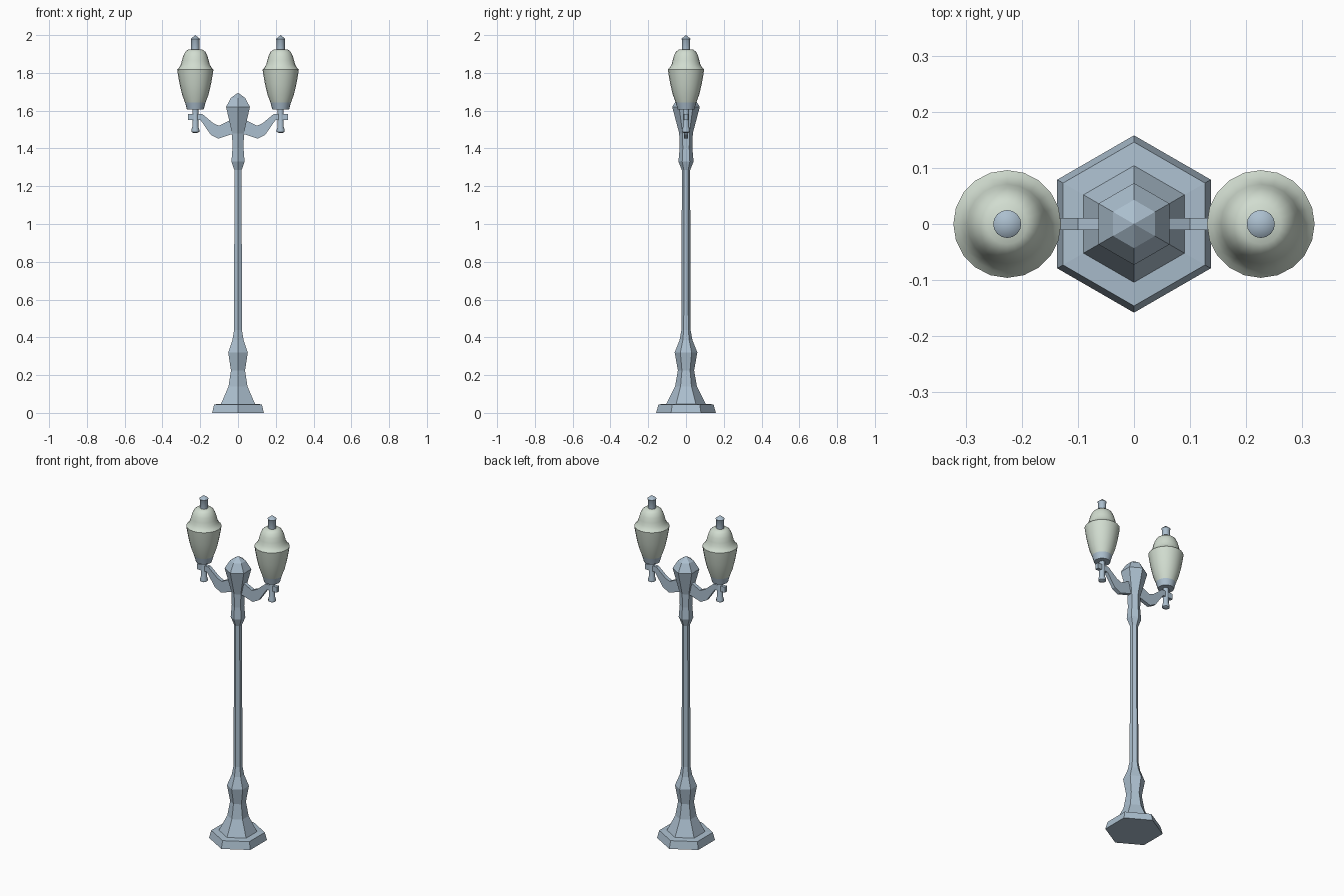
import bpy, bmesh, math

cube = bpy.data.objects.get("Cube")
if cube:
    bpy.data.objects.remove(cube, do_unlink=True)


def material(name, rgb):
    m = bpy.data.materials.new(name)
    m.use_nodes = True
    m.diffuse_color = (*rgb, 1)
    m.node_tree.nodes["Principled BSDF"].inputs["Base Color"].default_value = (*rgb, 1)
    return m


metal = material("blue grey metal", (0.41, 0.52, 0.62))
glass = material("pale green glass", (0.64, 0.72, 0.63))


def finish(bm, name, mat, smooth_angle=None):
    bmesh.ops.recalc_face_normals(bm, faces=bm.faces)
    mesh = bpy.data.meshes.new(name)
    bm.to_mesh(mesh)
    bm.free()
    mesh.materials.append(mat)
    ob = bpy.data.objects.new(name, mesh)
    bpy.context.collection.objects.link(ob)
    if smooth_angle:
        bpy.ops.object.select_all(action="DESELECT")
        ob.select_set(True)
        bpy.context.view_layer.objects.active = ob
        bpy.ops.object.shade_smooth_by_angle(angle=math.radians(smooth_angle))
    return ob


def lathe(name, profile, sides, mat, x=0, turn=0, smooth_angle=None):
    """Stack rings of (radius, z) around a vertical axis; radius 0 is a tip."""
    bm = bmesh.new()
    rings = []
    for r, z in profile:
        count = sides if r else 1
        rings.append([bm.verts.new((x + r * math.cos(turn + math.tau * i / sides),
                                    r * math.sin(turn + math.tau * i / sides), z))
                      for i in range(count)])
    for a, b in zip(rings, rings[1:]):
        for i in range(sides):
            j = (i + 1) % sides
            if len(b) == 1:
                bm.faces.new((a[i], a[j], b[0]))
            elif len(a) == 1:
                bm.faces.new((a[0], b[j], b[i]))
            else:
                bm.faces.new((a[i], a[j], b[j], b[i]))
    for ring in (rings[0], rings[-1]):
        if len(ring) > 1:
            bm.faces.new(ring)
    return finish(bm, name, mat, smooth_angle)


# Hexagonal post: plinth, flared foot, shaft, collar and pointed cap
lathe("post", [(0.158, 0), (0.146, 0.045), (0.104, 0.048), (0.058, 0.14), (0.043, 0.225),
               (0.060, 0.32), (0.034, 0.385), (0.024, 0.44), (0.022, 1.285), (0.040, 1.33),
               (0.034, 1.40), (0.036, 1.48), (0.073, 1.62), (0.043, 1.668), (0, 1.695)],
      6, metal, turn=math.pi / 2)

ARM = [(0.01, 1.565), (0.04, 1.55), (0.10, 1.52), (0.13, 1.533), (0.19, 1.583), (0.265, 1.583),
       (0.265, 1.550), (0.198, 1.550), (0.145, 1.473), (0.105, 1.452), (0.04, 1.473), (0.01, 1.478)]
LAMP_X = 0.226

for side, s in (("left", 1), ("right", -1)):
    x = s * LAMP_X
    # Flat bent arm carrying the lamp
    bm = bmesh.new()
    face = bm.faces.new([bm.verts.new((s * px, -0.011, pz)) for px, pz in ARM])
    moved = bmesh.ops.extrude_face_region(bm, geom=[face])["geom"]
    bmesh.ops.translate(bm, vec=(0, 0.022, 0),
                        verts=[v for v in moved if isinstance(v, bmesh.types.BMVert)])
    finish(bm, side + "_arm", metal)
    # Stem with a rounded drop underneath the lamp
    lathe(side + "_stem", [(0.010, 1.482), (0.021, 1.488), (0.021, 1.50), (0.016, 1.515),
                           (0.016, 1.61)], 12, metal, x, smooth_angle=35)
    # Collar holding the glass
    lathe(side + "_collar", [(0.044, 1.605), (0.054, 1.642)], 20, metal, x, smooth_angle=35)
    # Glass globe with a sharp rim
    lathe(side + "_globe", [(0.054, 1.642), (0.070, 1.685), (0.083, 1.74), (0.092, 1.79),
                            (0.096, 1.818), (0.086, 1.828), (0.076, 1.845), (0.071, 1.865),
                            (0.064, 1.89), (0.053, 1.912), (0.036, 1.925)],
          20, glass, x, smooth_angle=50)
    # Finial on top
    lathe(side + "_finial", [(0.022, 1.92), (0.022, 1.975), (0.025, 1.98), (0, 2.0)],
          16, metal, x, smooth_angle=45)
